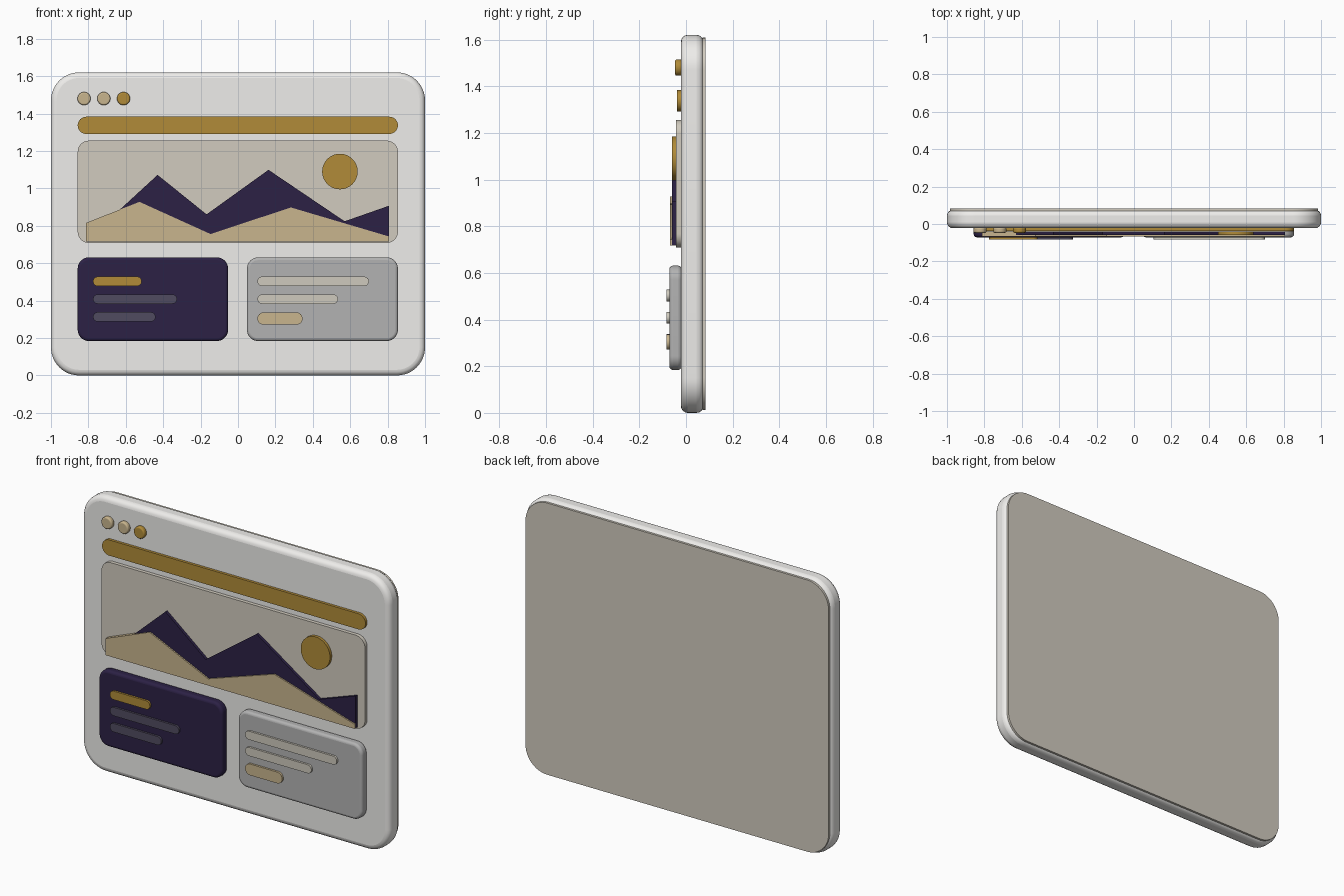
import bpy, bmesh, math

if "Cube" in bpy.data.objects:
    bpy.data.objects.remove(bpy.data.objects["Cube"])


def material(name, rgb):
    m = bpy.data.materials.new(name)
    m.diffuse_color = (*rgb, 1)
    m.use_nodes = True
    m.node_tree.nodes["Principled BSDF"].inputs["Base Color"].default_value = m.diffuse_color
    return m


WHITE = material("off_white", (0.86, 0.85, 0.83))
GREY = material("card_grey", (0.45, 0.45, 0.45))
CREAM = material("cream", (0.64, 0.60, 0.52))
PALE = material("pale_line", (0.62, 0.59, 0.51))
AMBER = material("amber", (0.44, 0.26, 0.04))
TAN = material("tan", (0.58, 0.46, 0.27))
NAVY = material("navy", (0.025, 0.015, 0.06))
MUTED = material("muted_line", (0.08, 0.07, 0.115))


def extrude_outline(name, pts, y0, y1, mat, bevel=0):
    """Extrude an x-z outline from front y0 to back y1."""
    bm = bmesh.new()
    front = bm.faces.new([bm.verts.new((x, y0, z)) for x, z in pts])
    new = bmesh.ops.extrude_face_region(bm, geom=[front], use_keep_orig=True)["geom"]
    bmesh.ops.translate(bm, vec=(0, y1 - y0, 0),
                        verts=[g for g in new if isinstance(g, bmesh.types.BMVert)])
    bmesh.ops.recalc_face_normals(bm, faces=bm.faces)
    me = bpy.data.meshes.new(name)
    bm.to_mesh(me)
    bm.free()
    ob = bpy.data.objects.new(name, me)
    bpy.context.collection.objects.link(ob)
    me.materials.append(mat)
    if bevel:
        mod = ob.modifiers.new("rounded_rim", "BEVEL")
        mod.width, mod.segments = bevel, 4
        mod.limit_method, mod.angle_limit = "ANGLE", math.radians(50)
    bpy.ops.object.select_all(action="DESELECT")
    ob.select_set(True)
    bpy.context.view_layer.objects.active = ob
    bpy.ops.object.shade_smooth_by_angle(angle=math.radians(35))
    return ob


def rounded(x0, x1, z0, z1, r, n=12):
    pts = []
    corners = [(x1 - r, z1 - r), (x0 + r, z1 - r), (x0 + r, z0 + r), (x1 - r, z0 + r)]
    for k, (cx, cz) in enumerate(corners):
        for i in range(n + 1):
            a = math.pi / 2 * (k + i / n)
            p = (cx + r * math.cos(a), cz + r * math.sin(a))
            if not pts or math.dist(p, pts[-1]) > 1e-5:
                pts.append(p)
    if math.dist(pts[0], pts[-1]) < 1e-5:
        pts.pop()
    return pts


def plate(name, x0, x1, z0, z1, r, y0, y1, mat, bevel=0):
    return extrude_outline(name, rounded(x0, x1, z0, z1, r), y0, y1, mat, bevel)


def pill(name, x0, x1, z, r, y0, y1, mat):
    return plate(name, x0, x1, z - r, z + r, r, y0, y1, mat)


def disc(name, x, z, r, y0, y1, mat, bevel=0):
    pts = [(x + r * math.cos(math.tau * i / 48), z + r * math.sin(math.tau * i / 48))
           for i in range(48)]
    return extrude_outline(name, pts, y0, y1, mat, bevel)


# window slab and its back panel
FACE = -0.022
plate("window_slab", -1, 1, 0, 1.62, 0.15, FACE, 0.075, WHITE, 0.03)
plate("back_panel", -0.985, 0.985, 0.012, 1.608, 0.14, 0.07, 0.083, CREAM)

# window buttons and address bar
for i, mat in enumerate((TAN, TAN, AMBER)):
    disc(f"window_button_{i + 1}", -0.823 + 0.1055 * i, 1.48, 0.035, -0.047, FACE + 0.003, mat, 0.008)
pill("address_bar", -0.857, 0.855, 1.337, 0.046, -0.038, FACE + 0.003, AMBER)

# landscape picture
plate("picture_panel", -0.857, 0.855, 0.708, 1.255, 0.06, -0.043, FACE + 0.003, CREAM)
disc("sun", 0.545, 1.09, 0.095, -0.06, -0.041, AMBER)
extrude_outline("far_mountains", [(-0.813, 0.72), (-0.43, 1.072), (-0.168, 0.861), (0.163, 1.099),
                                  (0.57, 0.824), (0.807, 0.907), (0.807, 0.72)], -0.06, -0.041, NAVY)
extrude_outline("near_hills", [(-0.813, 0.717), (-0.813, 0.815), (-0.527, 0.928), (-0.147, 0.756),
                               (0.283, 0.898), (0.807, 0.743), (0.807, 0.717)], -0.068, -0.041, TAN)

# content cards
for name, x0, x1, mat in (("dark_card", -0.857, -0.053, NAVY), ("light_card", 0.048, 0.855, GREY)):
    plate(name, x0, x1, 0.184, 0.631, 0.06, -0.071, FACE + 0.003, mat, 0.015)

# text lines and button on the cards
for name, x0, x1, z, r, mat in (
        ("dark_card_heading", -0.775, -0.515, 0.503, 0.025, AMBER),
        ("dark_card_line_1", -0.775, -0.326, 0.408, 0.025, MUTED),
        ("dark_card_line_2", -0.775, -0.441, 0.313, 0.025, MUTED),
        ("light_card_line_1", 0.104, 0.70, 0.503, 0.025, PALE),
        ("light_card_line_2", 0.104, 0.535, 0.408, 0.025, PALE),
        ("light_card_button", 0.104, 0.345, 0.304, 0.033, TAN)):
    pill(name, x0, x1, z, r, -0.083, -0.069, mat)
